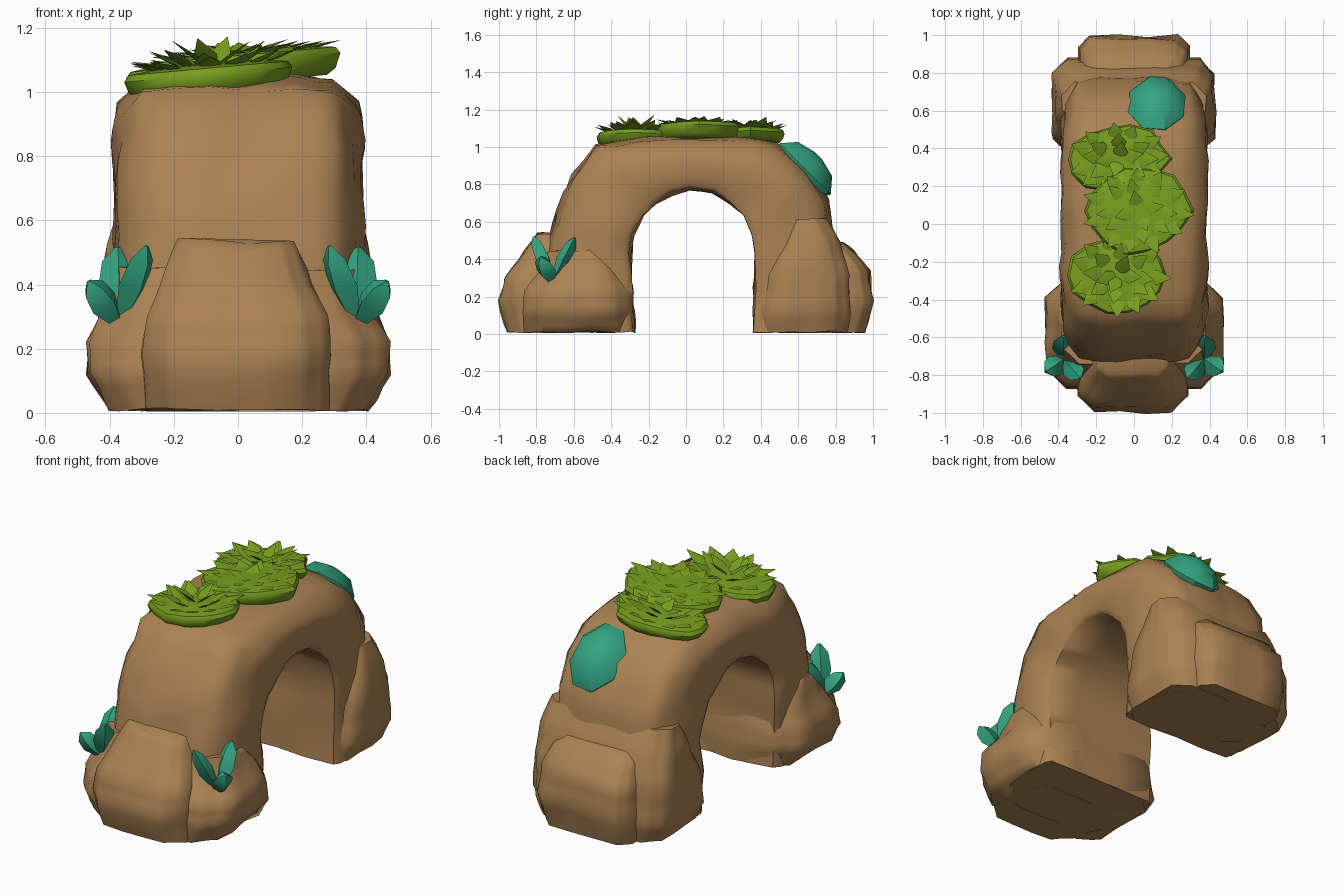
import bpy, bmesh, math, random
from mathutils import Vector, noise

if "Cube" in bpy.data.objects:
    bpy.data.objects.remove(bpy.data.objects["Cube"])

random.seed(4)


def material(name, rgb):
    m = bpy.data.materials.new(name)
    m.diffuse_color = (*rgb, 1)
    m.use_nodes = True
    m.node_tree.nodes["Principled BSDF"].inputs["Base Color"].default_value = m.diffuse_color
    return m


BROWN = material("brown rock", (0.41, 0.225, 0.088))
GREEN = material("moss green", (0.19, 0.35, 0.014))
TEAL = material("teal", (0.033, 0.375, 0.218))


def finish(bm, name, mat, rough=0.0, cuts=0, angle=35):
    """Close, optionally roughen, and shade a part."""
    bmesh.ops.recalc_face_normals(bm, faces=bm.faces)
    if cuts:
        bmesh.ops.subdivide_edges(bm, edges=bm.edges[:], cuts=cuts, use_grid_fill=True)
    if rough:
        bm.normal_update()
        moves = [(v, v.normal * noise.noise(v.co * 6) * rough) for v in bm.verts]
        for v, d in moves:
            v.co += d
            v.co.z = max(v.co.z, 0.005)
    me = bpy.data.meshes.new(name)
    bm.to_mesh(me)
    bm.free()
    me.materials.append(mat)
    ob = bpy.data.objects.new(name, me)
    bpy.context.collection.objects.link(ob)
    bpy.ops.object.select_all(action='DESELECT')
    ob.select_set(True)
    bpy.context.view_layer.objects.active = ob
    bpy.ops.object.shade_smooth_by_angle(angle=math.radians(angle))
    return ob


def loft(bm, rings):
    """Skin a list of equal-length point rings and cap both ends."""
    rows = [[bm.verts.new(p) for p in r] for r in rings]
    n = len(rows[0])
    for a, b in zip(rows, rows[1:]):
        for i in range(n):
            bm.faces.new((a[i], a[(i + 1) % n], b[(i + 1) % n], b[i]))
    bm.faces.new(rows[0])
    bm.faces.new(rows[-1])


def block_ring(z, x0, x1, y0, y1, c):
    """Rectangle with cut corners at height z."""
    return [(x0 + c, y0, z), (x1 - c, y0, z), (x1, y0 + c, z), (x1, y1 - c, z),
            (x1 - c, y1, z), (x0 + c, y1, z), (x0, y1 - c, z), (x0, y0 + c, z)]


def rock(name, rings):
    bm = bmesh.new()
    loft(bm, [block_ring(*r) for r in rings])
    finish(bm, name, BROWN, 0.022, 2, 58)


# Arch: pairs of inner and outer points (y, z) from the front foot to the back foot
stations = [((-.28, .01), (-.77, .01)), ((-.295, .25), (-.76, .30)), ((-.30, .43), (-.72, .52)),
            ((-.285, .53), (-.69, .66)), ((-.23, .635), (-.605, .85)), ((-.16, .70), (-.48, 1.01)),
            ((-.08, .75), (-.26, 1.05)), ((.02, .775), (.02, 1.055)), ((.14, .755), (.28, 1.05)),
            ((.24, .70), (.48, 1.02)), ((.31, .64), (.65, .89)), ((.35, .54), (.755, .72)),
            ((.375, .43), (.785, .52)), ((.365, .25), (.79, .30)), ((.36, .01), (.79, .01))]
section = [(-.36, .0), (-.38, .08), (-.385, .4), (-.37, .69), (-.295, .95), (-.18, 1.0), (0, 1.0),
           (.18, 1.0), (.295, .95), (.37, .69), (.385, .4), (.38, .08), (.36, 0), (0, 0)]
bm = bmesh.new()
loft(bm, [[(x, a[0] + (b[0] - a[0]) * t, a[1] + (b[1] - a[1]) * t) for x, t in section]
          for a, b in stations])
finish(bm, "arch", BROWN, 0.022, 1, 58)

# Wide foot boulders
rock("front_foot", [(.01, -.40, .40, -.86, -.28, .10), (.12, -.47, .47, -.88, -.28, .11),
                    (.22, -.47, .47, -.86, -.285, .12), (.34, -.415, .415, -.79, -.31, .12),
                    (.45, -.38, .38, -.74, -.42, .09)])
rock("back_foot", [(.01, -.39, .39, .37, .86, .08), (.12, -.43, .43, .37, .88, .08),
                   (.32, -.43, .43, .41, .87, .08), (.48, -.41, .41, .48, .83, .08),
                   (.62, -.385, .385, .53, .75, .07)])

# Rounded boulders at both ends
rock("front_boulder", [(.01, -.29, .28, -.955, -.5, .09), (.18, -.30, .29, -1.0, -.5, .09),
                       (.30, -.28, .27, -.97, -.5, .08), (.45, -.22, .21, -.86, -.5, .06),
                       (.53, -.18, .17, -.79, -.55, .05)])
rock("back_boulder", [(.01, -.28, .27, .5, .955, .06), (.18, -.30, .29, .5, 1.0, .06),
                      (.34, -.29, .28, .5, .98, .06), (.44, -.26, .26, .5, .90, .05),
                      (.49, -.22, .22, .5, .84, .05)])


def leaf(bm, base, tip, width, thick, profile):
    """Diamond-section leaf; profile gives (position along, relative width)."""
    base, tip = Vector(base), Vector(tip)
    d = tip - base
    side = d.cross(Vector((0, 0, 1))).normalized()
    up = side.cross(d).normalized()
    loft(bm, [[base + d * t + side * width * k * s + up * thick * k * u
               for s, u in ((1, 0), (0, 1), (-1, 0), (0, -1))] for t, k in profile])


PLUMP = ((0, .3), (.5, 1), (.82, .8), (1, .15))
POINTED = ((0, .6), (.45, 1), (1, .05))

# Moss pads leaning down to the left: centre, radii, bottom, top, blade lift
pads = [("front_moss", -.08, -.27, .265, .215, 1.0, 1.075, .07),
        ("middle_moss", .02, .07, .29, .23, 1.03, 1.115, .025),
        ("back_moss", -.08, .345, .27, .185, 1.02, 1.085, .06)]
for name, cx, cy, rx, ry, z0, z1, lift in pads:
    bm = bmesh.new()
    wob = [random.uniform(.9, 1.07) for _ in range(14)]
    loft(bm, [[(cx + rx * s * wob[i] * math.cos(i * math.tau / 14),
                cy + ry * s * wob[i] * math.sin(i * math.tau / 14), z)
               for i in range(14)]
              for z, s in ((z0, .86), (z0 + .02, .95), (z1 - .02, 1.0), (z1, .95),
                           (z1 + .012, .6), (z1 + .015, .2))])
    # Pointed blades fanning outward, steeper toward the middle
    for count, r, rise in ((11, .55, .35), (8, .28, .7), (4, .02, 1.0)):
        for i in range(count):
            a = (i + random.uniform(-.25, .25)) * math.tau / count
            c, s = math.cos(a), math.sin(a)
            e = r + random.uniform(.42, .5)
            leaf(bm, (cx + rx * r * c, cy + ry * r * s, z1),
                 (cx + rx * e * c, cy + ry * e * s, z1 + .012 + lift * rise * random.uniform(.6, 1.2)),
                 .04, .006, POINTED)
    for v in bm.verts:
        v.co.z += .09 * (v.co.x - cx)
    finish(bm, name, GREEN, angle=45)

# Succulent tufts on both sides of the front foot: three plump leaves each
for label, m in (("right", 1), ("left", -1)):
    bm = bmesh.new()
    for tip, w, th in (((.375, -.595, .515), .062, .04), ((.465, -.78, .41), .06, .052),
                       ((.285, -.815, .52), .058, .042)):
        leaf(bm, (m * .37, -.715, .275), (m * tip[0], tip[1], tip[2]), w, th, PLUMP)
    finish(bm, label + "_tuft", TEAL, angle=50)

# Domed oval cap tilted back on the rear slope
axis = Vector((0, .707, .707))
u, v = Vector((.79, 0, 0)), Vector((0, .707, -.707))
mid = Vector((.12, .637, .883))
bm = bmesh.new()
loft(bm, [[mid + axis * h + (u * math.cos(i * math.tau / 8 + .3) +
                             v * math.sin(i * math.tau / 8 + .3)) * r for i in range(8)]
          for h, r in ((-.09, .10), (-.055, .17), (0, .203), (.075, .135), (.1, .03))])
finish(bm, "back_cap", TEAL, angle=40)
